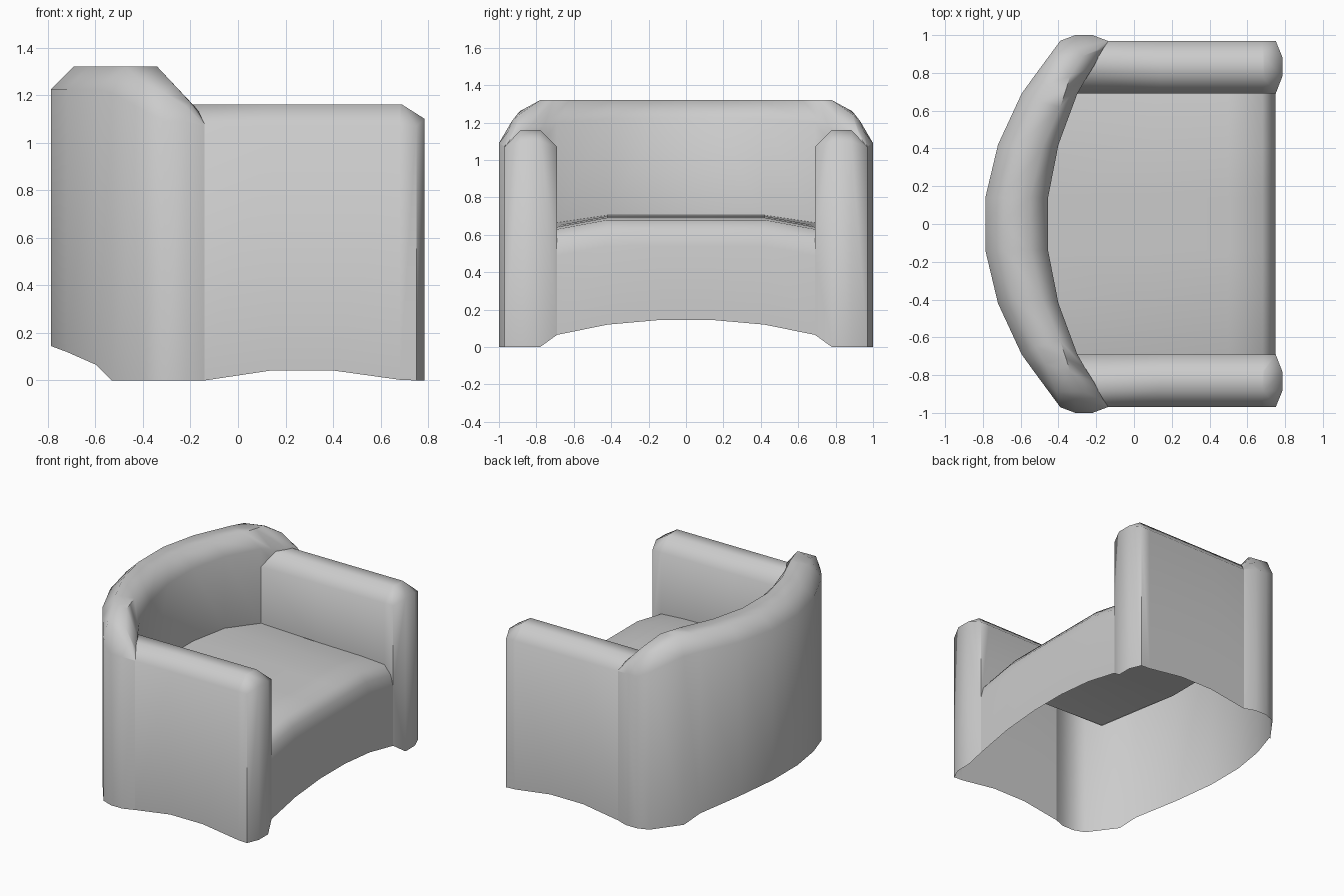
import bpy, bmesh, math

if "Cube" in bpy.data.objects:
    bpy.data.objects.remove(bpy.data.objects["Cube"])


def finish(name, bm):
    """Turn one half (y >= 0) into a smooth object mirrored across y."""
    bmesh.ops.remove_doubles(bm, verts=bm.verts[:], dist=0.0005)
    bmesh.ops.recalc_face_normals(bm, faces=bm.faces[:])
    me = bpy.data.meshes.new(name)
    bm.to_mesh(me)
    bm.free()
    ob = bpy.data.objects.new(name, me)
    bpy.context.collection.objects.link(ob)
    bpy.ops.object.select_all(action='DESELECT')
    ob.select_set(True)
    bpy.context.view_layer.objects.active = ob
    bpy.ops.object.shade_smooth_by_angle(angle=math.radians(60))
    m = ob.modifiers.new("mirror", 'MIRROR')
    m.use_axis = (False, True, False)
    m.merge_threshold = 0.001


def loft(bm, rings):
    """Skin a list of open point rings with quads."""
    vs = [[bm.verts.new(p) for p in r] for r in rings]
    for a, b in zip(vs, vs[1:]):
        for i in range(len(a) - 1):
            bm.faces.new((a[i], a[i + 1], b[i + 1], b[i]))
    return vs


# curved back: outer wall, rolled top, inner wall
def back_ring(outer, z0, z1, top_out, top_in, inner, z2, z3):
    return [(*outer, z0), (*outer, z1), top_out, top_in, (*inner, z2), (*inner, z3)]


mid = lambda y: back_ring((-.787, y), .145, 1.225, (-.69, y, 1.32), (-.55, y, 1.32),
                          (-.455, y), 1.225, .705)
bm = bmesh.new()
loft(bm, [
    mid(0), mid(.14),
    back_ring((-.72, .42), .12, 1.225, (-.63, .40, 1.32), (-.49, .39, 1.32), (-.40, .42), 1.22, .70),
    back_ring((-.595, .69), .065, 1.225, (-.52, .65, 1.32), (-.39, .62, 1.32), (-.30, .69), 1.2, .66),
    back_ring((-.53, .78), 0, 1.21, (-.47, .74, 1.32), (-.36, .71, 1.32), (-.26, .76), 1.18, 1.1),
    back_ring((-.39, .97), 0, 1.13, (-.41, .89, 1.26), (-.34, .78, 1.32), (-.21, .84), 1.175, 1.12),
    back_ring((-.31, 1.0), 0, 1.09, (-.31, .93, 1.21), (-.27, .89, 1.245), (-.185, .89), 1.155, 1.12),
    back_ring((-.22, 1.0), 0, 1.09, (-.22, .95, 1.155), (-.2, .92, 1.165), (-.165, .925), 1.13, 1.09),
    back_ring((-.14, .97), 0, 1.07, (-.14, .968, 1.075), (-.14, .965, 1.08), (-.142, .96), 1.08, 1.06),
])
finish("back", bm)

# arms: arched lower edge, chamfered top, open underneath
bm = bmesh.new()
rings = [[(-.14, .97, 0), (-.14, .97, 1.07), (-.19, .885, 1.16), (-.25, .78, 1.16),
          (-.30, .69, 1.07), (-.30, .69, .66)]]
for x, z0, z1 in [(.14, .042, .65), (.4, .042, .64), (.68, .003, .625)]:
    rings.append([(x, .97, z0), (x, .97, 1.07), (x, .885, 1.16), (x, .78, 1.16),
                  (x, .69, 1.07), (x, .69, z1)])
rings.append([(.75, .97, 0), (.75, .97, 1.07), (.69, .885, 1.16), (.69, .78, 1.16),
              (.75, .69, 1.07), (.75, .69, .48)])
ob_, ot, t1, t2, it, ib = loft(bm, rings)[-1]
# arm front
p1, p2, p3, p4, p5 = [bm.verts.new(p) for p in [
    (.785, .885, 0), (.785, .885, 1.10), (.785, .78, 1.10), (.785, .78, 0), (.75, .69, .065)]]
for f in [(ob_, ot, p2, p1), (ot, t1, p2), (t1, t2, p3, p2), (t2, it, p3),
          (it, ib, p5, p4, p3), (p1, p2, p3, p4)]:
    bm.faces.new(f)
finish("arms", bm)

# seat: crowned cushion running down into an arched front panel
bm = bmesh.new()
rings = []
for y, x0, drop, z0 in [(0, -.455, 0, .145), (.14, -.455, 0, .145),
                        (.42, -.40, 0, .12), (.69, -.30, .05, .065)]:
    rings.append([(x0, y, .705 - drop * .8), (.1, y, .70 - drop), (.5, y, .692 - drop),
                  (.68, y, .68 - drop), (.73, y, .62 - drop), (.75, y, .54 - drop), (.75, y, z0)])
loft(bm, rings)
finish("seat", bm)
